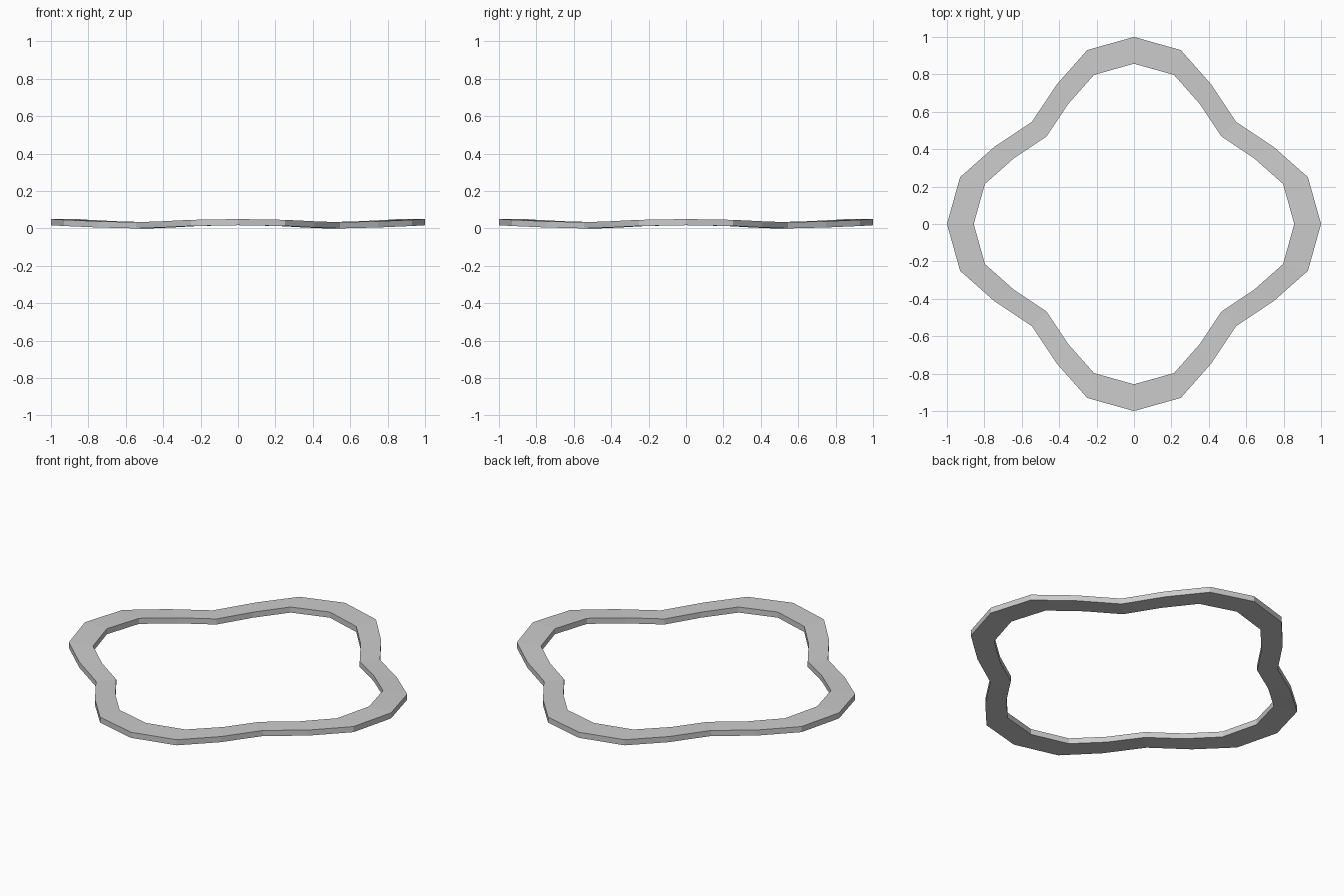
import bpy, bmesh, math

if "Cube" in bpy.data.objects:
    bpy.data.objects.remove(bpy.data.objects["Cube"])

# Outer outline as (degrees, radius) for one lobe quarter
HALF = [(0, 1.0), (15.05, 0.963), (28.7, 0.854), (45, 0.772)]
QUARTER = HALF + [(90 - a, r) for a, r in HALF[-2:0:-1]]
OUTLINE = [(a + 90 * q, r) for q in range(4) for a, r in QUARTER]
INNER = 0.857      # inner outline is a scaled copy
THICK = 0.033
WAVE = 0.0085      # lobes rise, waists dip

bm = bmesh.new()
rings = []
for a, r in OUTLINE:
    t = math.radians(a)
    z = WAVE * (1 + math.cos(4 * t))
    section = [(r, z), (r, z + THICK), (r * INNER, z + THICK), (r * INNER, z)]
    rings.append([bm.verts.new((s * math.cos(t), s * math.sin(t), h)) for s, h in section])

# Bridge neighbouring cross-sections into a closed band
n = len(rings)
for i in range(n):
    a, b = rings[i], rings[(i + 1) % n]
    for j in range(4):
        k = (j + 1) % 4
        bm.faces.new((a[j], b[j], b[k], a[k]))
bmesh.ops.recalc_face_normals(bm, faces=bm.faces)

mesh = bpy.data.meshes.new("wavy_ring")
bm.to_mesh(mesh)
bm.free()
ring = bpy.data.objects.new("wavy_ring", mesh)
bpy.context.collection.objects.link(ring)
